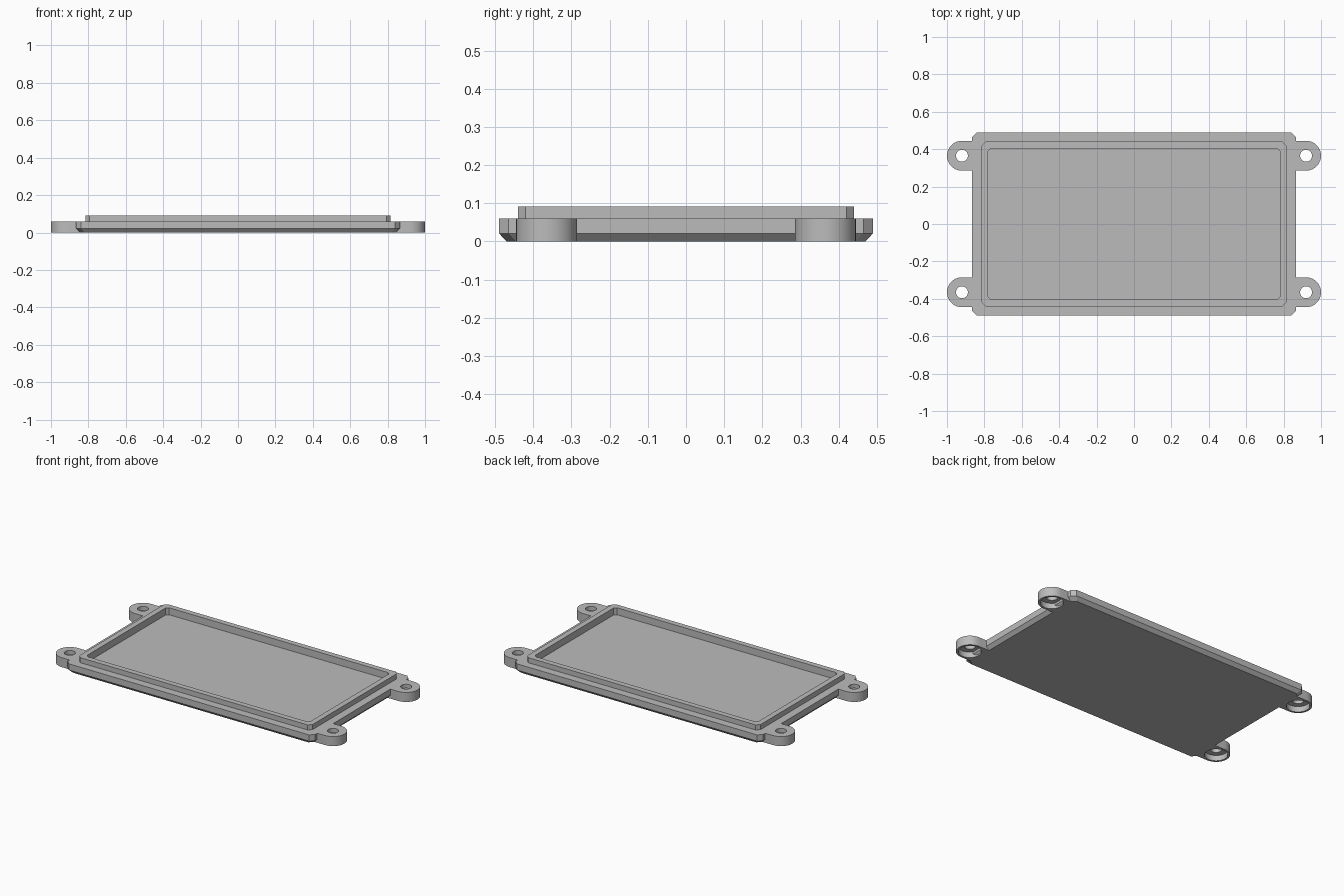
import bpy, bmesh, math

cube = bpy.data.objects.get("Cube")
if cube:
    bpy.data.objects.remove(cube, do_unlink=True)

grey = bpy.data.materials.new("plain grey")
grey.use_nodes = True
colour = (0.5, 0.5, 0.5, 1)
grey.diffuse_color = colour
grey.node_tree.nodes["Principled BSDF"].inputs["Base Color"].default_value = colour


def cut_rect(hx, hy, c, z):
    """Rectangle outline with clipped corners, counter-clockwise."""
    quarter = [(hx, hy - c), (hx - c, hy)]
    pts = quarter + [(-x, y) for x, y in reversed(quarter)]
    pts += [(-x, -y) for x, y in pts]
    return [(x, y, z) for x, y in pts]


def circle(r, z, n=32):
    return [(r * math.cos(2 * math.pi * i / n), r * math.sin(2 * math.pi * i / n), z)
            for i in range(n)]


def tab_outline(r, z):
    """Round at the outer end, square where it meets the plate."""
    pts = []
    for x, y, _ in circle(r, z):
        k = r / max(abs(x), abs(y)) if x < 0 else 1
        pts.append((x * k, y * k, z))
    return pts


def loft(name, loops, ring=False):
    """Skin matching outlines; cap the ends, or join last to first."""
    bm = bmesh.new()
    rows = [[bm.verts.new(p) for p in loop] for loop in loops]
    n = len(rows[0])
    pairs = list(zip(rows, rows[1:]))
    if ring:
        pairs.append((rows[-1], rows[0]))
    else:
        bm.faces.new(rows[0][::-1])
        bm.faces.new(rows[-1])
    for a, b in pairs:
        for i in range(n):
            j = (i + 1) % n
            bm.faces.new((a[i], a[j], b[j], b[i]))
    bmesh.ops.recalc_face_normals(bm, faces=bm.faces)
    mesh = bpy.data.meshes.new(name)
    bm.to_mesh(mesh)
    bm.free()
    mesh.materials.append(grey)
    obj = bpy.data.objects.new(name, mesh)
    bpy.context.collection.objects.link(obj)
    return obj


# Plate with bevelled underside, raised rim and sunken panel
loft("plate", [
    cut_rect(0.845, 0.47, 0.025, 0),
    cut_rect(0.865, 0.49, 0.025, 0.021),
    cut_rect(0.865, 0.49, 0.025, 0.06),
    cut_rect(0.815, 0.44, 0.02, 0.06),
    cut_rect(0.815, 0.44, 0.02, 0.092),
    cut_rect(0.78, 0.405, 0.015, 0.092),
    cut_rect(0.78, 0.405, 0.015, 0.048),
])

# Four mounting tabs with a screw hole and a wide recess below
for side, sx in (("left", 1), ("right", -1)):
    for end, sy in (("front", -1), ("back", 1)):
        tab = loft(f"{end}_{side}_mounting_tab", [
            tab_outline(0.08, 0), tab_outline(0.08, 0.06),
            circle(0.032, 0.06), circle(0.032, 0.035),
            circle(0.067, 0.035), circle(0.067, 0),
        ], ring=True)
        tab.location = (0.92 * sx, 0.365 * sy, 0)
        tab.rotation_euler.z = 0 if sx > 0 else math.pi
        bpy.ops.object.select_all(action="DESELECT")
        tab.select_set(True)
        bpy.context.view_layer.objects.active = tab
        bpy.ops.object.shade_smooth_by_angle(angle=math.radians(30))
